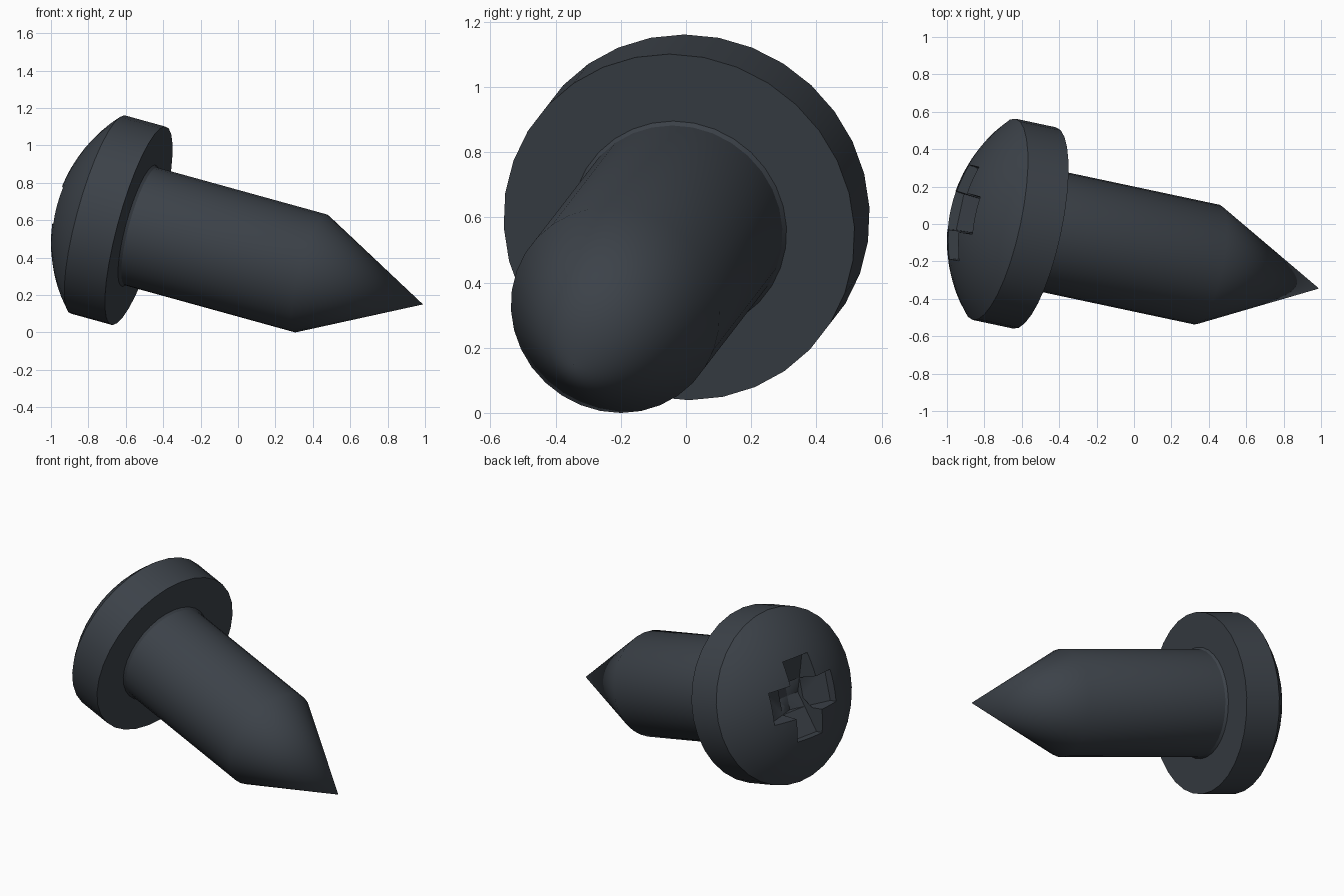
import bpy, bmesh, math
from mathutils import Matrix, Vector

cube = bpy.data.objects.get("Cube")
if cube:
    bpy.data.objects.remove(cube, do_unlink=True)

SEGMENTS = 32
HEAD_R, RIM, DOME_H = 0.55, 0.23, 0.22
SHAFT_R, LENGTH, POINT = 0.327, 1.84, 0.635

# Placement: local z runs along the screw, from the dome edge to the tip
axis = Vector((0.944, -0.201, -0.261)).normalized()
side = Vector((0, 0, 1)).cross(axis).normalized()
frame = Matrix((side, axis.cross(side), axis)).transposed().to_4x4()
frame.translation = (-0.748, 0.025, 0.63)

metal = bpy.data.materials.new("dark_metal")
metal.use_nodes = True
colour = (0.045, 0.054, 0.066, 1)
metal.diffuse_color = colour
metal.node_tree.nodes["Principled BSDF"].inputs["Base Color"].default_value = colour


def add_object(name, bm):
    bmesh.ops.recalc_face_normals(bm, faces=bm.faces)
    mesh = bpy.data.meshes.new(name)
    bm.to_mesh(mesh)
    bm.free()
    mesh.materials.append(metal)
    obj = bpy.data.objects.new(name, mesh)
    obj.matrix_world = frame
    bpy.context.collection.objects.link(obj)
    return obj


def lathe(name, profile):
    """Spin (radius, height) points around the local z axis."""
    bm = bmesh.new()
    verts = [bm.verts.new((r, 0, z)) for r, z in profile]
    edges = [bm.edges.new(pair) for pair in zip(verts, verts[1:])]
    bmesh.ops.spin(bm, geom=verts + edges, axis=(0, 0, 1), cent=(0, 0, 0),
                   angle=math.tau, steps=SEGMENTS)
    bmesh.ops.remove_doubles(bm, verts=bm.verts, dist=0.0005)
    return add_object(name, bm)


def select_only(obj):
    bpy.ops.object.select_all(action='DESELECT')
    obj.select_set(True)
    bpy.context.view_layer.objects.active = obj


# Head: spherical dome, straight rim and flat underside
ball = (HEAD_R ** 2 + DOME_H ** 2) / (2 * DOME_H)
sweep = math.asin(HEAD_R / ball)
dome = [(ball * math.sin(sweep * i / 10),
         ball - DOME_H - ball * math.cos(sweep * i / 10)) for i in range(11)]
head = lathe("screw_head", dome + [(HEAD_R, RIM), (0, RIM)])

# Shaft: small flare at the head, straight body and conical point
shaft = lathe("screw_shaft", [
    (0, RIM - 0.05), (SHAFT_R + 0.01, RIM - 0.05), (SHAFT_R + 0.01, RIM),
    (SHAFT_R, RIM + 0.015), (SHAFT_R, LENGTH - POINT), (0, LENGTH)])

# Cross recess: two crossed bars whose floors slope down to the middle
for turn in (0, 90):
    bm = bmesh.new()
    for sx in (-1, 1):
        for sy in (-1, 1):
            bm.verts.new((sx * 0.27, sy * 0.112, -DOME_H - 0.05))
            bm.verts.new((sx * 0.25, sy * 0.098, -DOME_H + 0.095))
    for sy in (-1, 1):
        bm.verts.new((0, sy * 0.088, -DOME_H + 0.19))
    bmesh.ops.convex_hull(bm, input=bm.verts)
    bmesh.ops.rotate(bm, verts=bm.verts, cent=(0, 0, 0),
                     matrix=Matrix.Rotation(math.radians(turn), 3, 'Z'))
    cutter = add_object("recess_cutter", bm)
    cutter.hide_render = True
    cut = head.modifiers.new("cross_recess", 'BOOLEAN')
    cut.operation = 'DIFFERENCE'
    cut.solver = 'EXACT'
    cut.object = cutter
    select_only(head)
    bpy.ops.object.modifier_apply(modifier=cut.name)
    bpy.data.objects.remove(cutter, do_unlink=True)

# Smooth round surfaces with crisp rims
for obj in (head, shaft):
    select_only(obj)
    bpy.ops.object.shade_smooth_by_angle(angle=math.radians(30))
